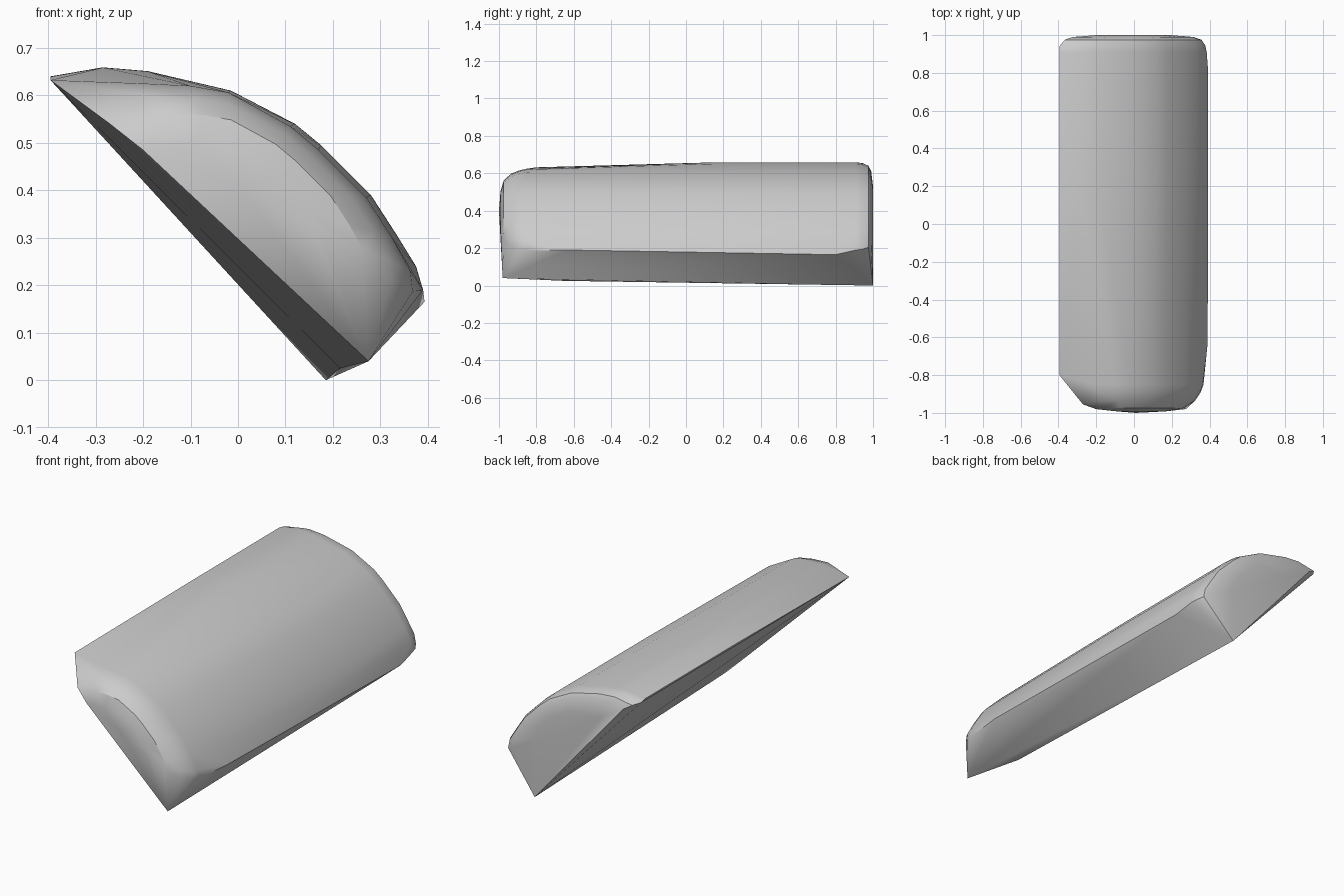
import bpy, bmesh
from math import radians

if "Cube" in bpy.data.objects:
    bpy.data.objects.remove(bpy.data.objects["Cube"])

# Curved upper profile (x, z), full size and at the slightly slimmer front end
back = [(-0.395, 0.64), (-0.285, 0.659), (-0.19, 0.651), (-0.015, 0.61), (0.12, 0.54),
        (0.175, 0.495), (0.28, 0.39), (0.335, 0.305), (0.375, 0.24), (0.385, 0.19)]
front = [(-0.2, 0.625), (-0.1, 0.62), (-0.02, 0.606), (0.11, 0.535),
         (0.17, 0.485), (0.27, 0.385), (0.325, 0.30), (0.363, 0.23), (0.368, 0.187)]
CENTRE = (0.0, 0.40)
pts = []


def ring(profile, y, s):
    """Profile shrunk towards the centre by s, placed at depth y."""
    cx, cz = CENTRE
    pts.extend((cx + (x - cx) * s, y, cz + (z - cz) * s) for x, z in profile)


# Long shell with rounded ends
ring(back, 0.15, 0.998)
for y, s in ((0.91, 1.0), (0.945, 0.98), (0.975, 0.93), (0.99, 0.82), (1.0, 0.5)):
    ring(back, y, s)
for y, s in ((-0.85, 1.0), (-0.89, 0.96), (-0.935, 0.88), (-0.975, 0.72), (-0.992, 0.45)):
    ring(front, y, s)

# Sharp corners of the lower side, underside and front end
pts += [(-0.395, -0.80, 0.632), (-0.395, 0.94, 0.632), (-0.27, -0.955, 0.54),
        (-0.20, -0.98, 0.485), (0.01, -1.0, 0.40), (0.275, -0.98, 0.04),
        (0.215, -0.65, 0.025), (0.185, 1.0, 0.0),
        (0.39, -0.63, 0.19), (0.393, 0.80, 0.165)]

# Hull around all the points
bm = bmesh.new()
for p in pts:
    bm.verts.new(p)
res = bmesh.ops.convex_hull(bm, input=bm.verts[:])
junk = {g for g in res["geom_interior"] + res["geom_unused"] if isinstance(g, bmesh.types.BMVert)}
bmesh.ops.delete(bm, geom=list(junk), context='VERTS')
bmesh.ops.recalc_face_normals(bm, faces=bm.faces[:])

mesh = bpy.data.meshes.new("curved_slab")
bm.to_mesh(mesh)
bm.free()
obj = bpy.data.objects.new("curved_slab", mesh)
bpy.context.collection.objects.link(obj)

mat = bpy.data.materials.new("plain_grey")
mat.diffuse_color = (0.6, 0.6, 0.6, 1)
mat.use_nodes = True
mat.node_tree.nodes["Principled BSDF"].inputs["Base Color"].default_value = mat.diffuse_color
mesh.materials.append(mat)

bpy.context.view_layer.objects.active = obj
obj.select_set(True)
bpy.ops.object.shade_smooth_by_angle(angle=radians(30))
